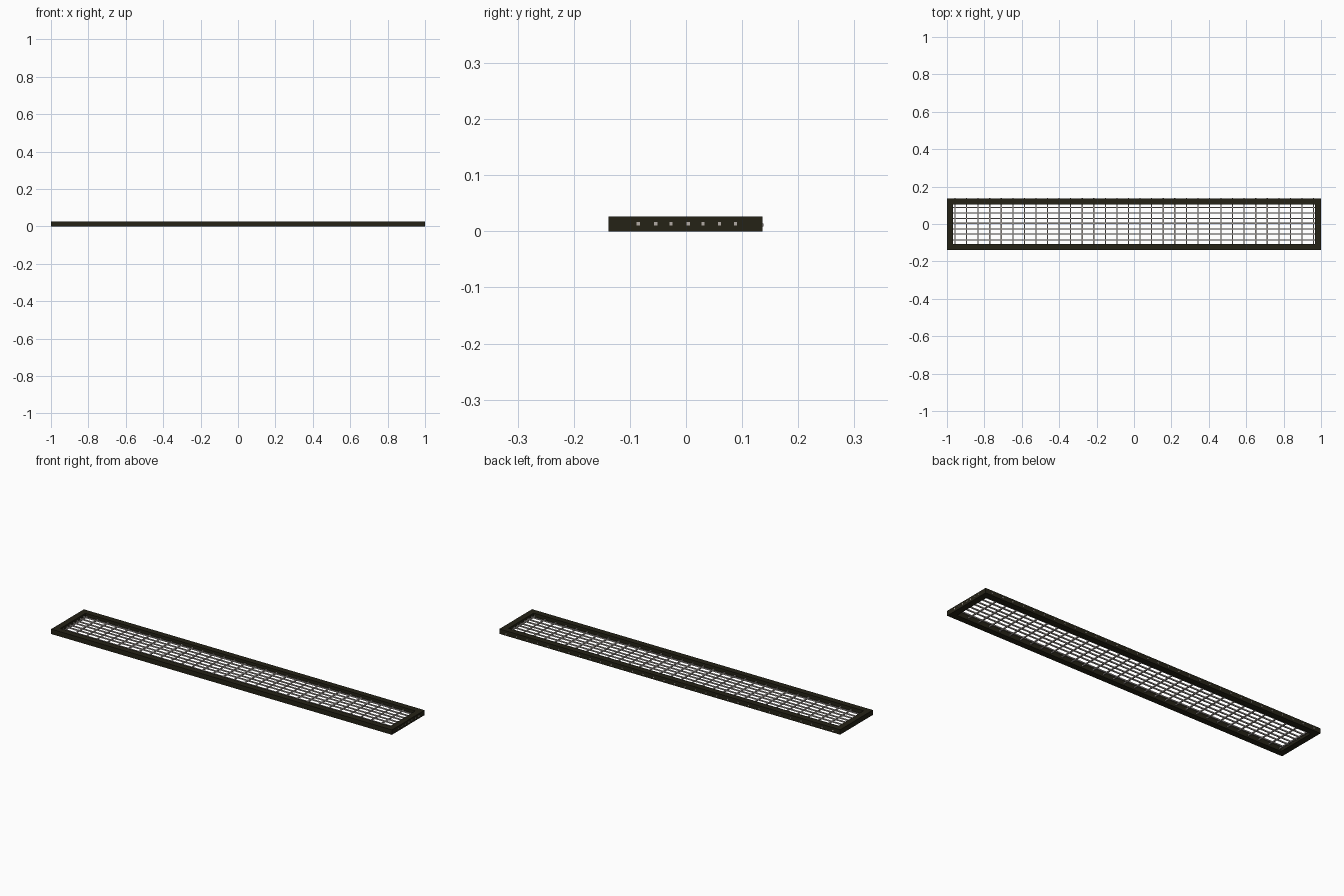
import bpy

if "Cube" in bpy.data.objects:
    bpy.data.objects.remove(bpy.data.objects["Cube"])

def material(name, color):
    m = bpy.data.materials.new(name)
    m.diffuse_color = (*color, 1)
    m.use_nodes = True
    m.node_tree.nodes["Principled BSDF"].inputs["Base Color"].default_value = m.diffuse_color
    return m

dark = material("dark_frame", (0.018, 0.016, 0.008))
steel = material("steel_wire", (0.45, 0.41, 0.38))

def box(name, x, y, z, mat):
    """Box spanning the given (min, max) ranges."""
    bpy.ops.mesh.primitive_cube_add(size=1, location=[sum(r) / 2 for r in (x, y, z)])
    o = bpy.context.object
    o.name = name
    o.scale = [r[1] - r[0] for r in (x, y, z)]
    bpy.ops.object.transform_apply(location=False, rotation=False, scale=True)
    o.data.materials.append(mat)
    return o

Z = (0, 0.026)
Y0, Y1 = -0.138, 0.136
W = 0.032

# end rails and long rails of the frame
for side, x in (("left", (-0.999, -0.999 + W)), ("right", (0.999 - W, 0.999))):
    box(side + "_end_rail", x, (Y0, Y1), Z, dark)
for side, y in (("front", (Y0, Y0 + W)), ("back", (Y1 - W, Y1))):
    box(side + "_long_rail", (-0.999 + W, 0.999 - W), y, Z, dark)

# lengthwise wires, ends showing through the end rails
for i, y in enumerate((-0.085, -0.054, -0.027, 0.004, 0.030, 0.060, 0.088)):
    box(f"long_wire_{i}", (-0.998, 1.0), (y - 0.0028, y + 0.0028), (0.0105, 0.0165), steel)

# crosswise wires, ends just proud of the back rail
n = 32
for i in range(n):
    x = -0.957 + i * 1.917 / (n - 1)
    box(f"cross_wire_{i}", (x - 0.003, x + 0.003), (-0.137, 0.138), (0.0085, 0.0140), steel)
